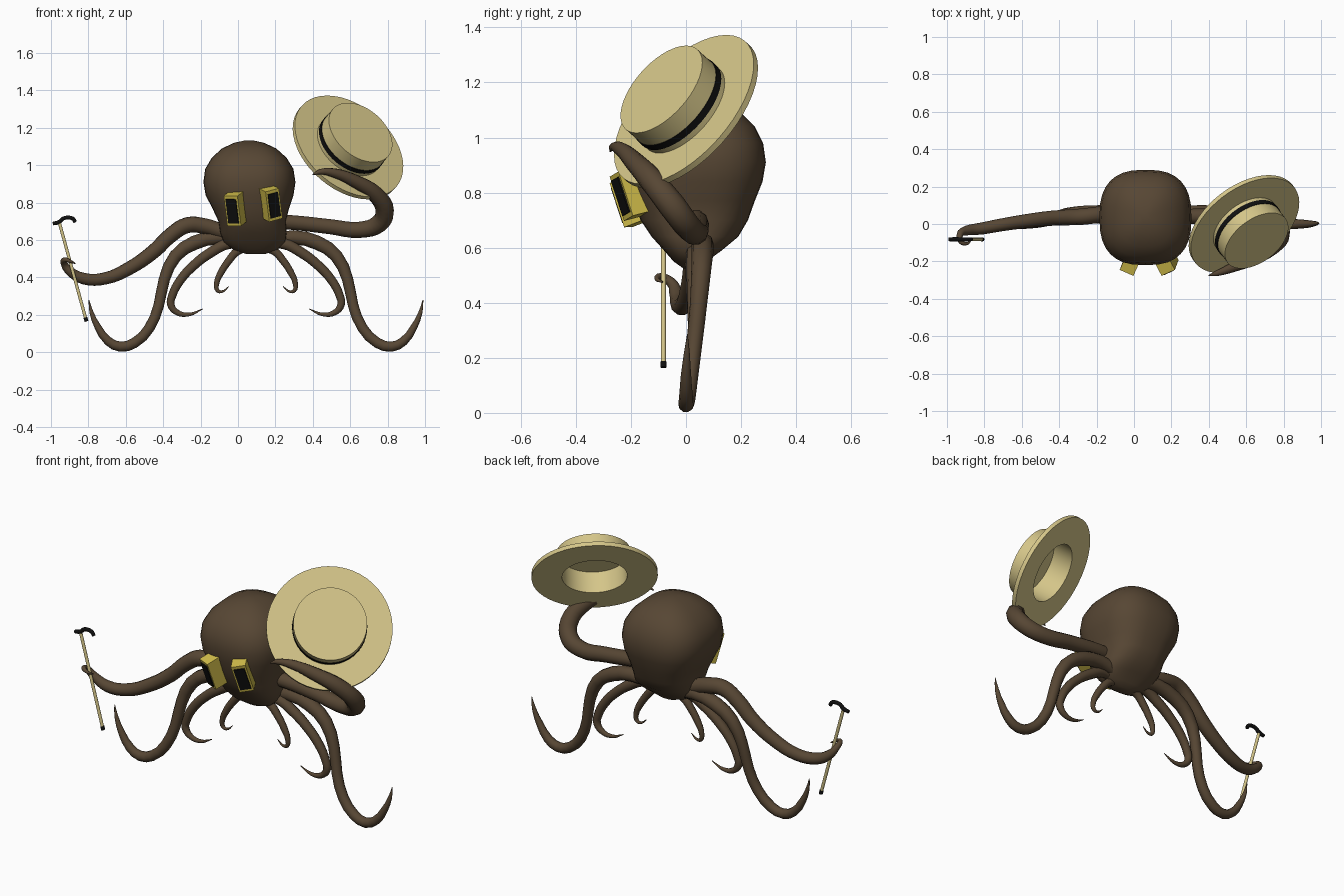
import bpy, bmesh, math
from mathutils import Matrix, Vector

if "Cube" in bpy.data.objects:
    bpy.data.objects.remove(bpy.data.objects["Cube"])


def material(name, rgb):
    m = bpy.data.materials.new(name)
    m.diffuse_color = (*rgb, 1)
    m.use_nodes = True
    m.node_tree.nodes["Principled BSDF"].inputs["Base Color"].default_value = m.diffuse_color
    return m


BROWN = material("brown skin", (0.095, 0.062, 0.034))
STRAW = material("straw", (0.66, 0.56, 0.25))
YELLOW = material("yellow frame", (0.65, 0.52, 0.07))
BLACK = material("black", (0.005, 0.005, 0.005))


def finish(name, bm, mats, angle=None):
    bmesh.ops.recalc_face_normals(bm, faces=bm.faces)
    me = bpy.data.meshes.new(name)
    bm.to_mesh(me)
    bm.free()
    ob = bpy.data.objects.new(name, me)
    bpy.context.collection.objects.link(ob)
    for m in mats:
        me.materials.append(m)
    if angle:
        bpy.ops.object.select_all(action='DESELECT')
        ob.select_set(True)
        bpy.context.view_layer.objects.active = ob
        bpy.ops.object.shade_smooth_by_angle(angle=math.radians(angle))
    return ob


def tube(name, pts, mat, res=4, sides=3):
    """Tapered tube through (x, y, z, radius) points."""
    cu = bpy.data.curves.new(name, 'CURVE')
    cu.dimensions = '3D'
    cu.bevel_depth = 1
    cu.bevel_resolution = sides
    cu.resolution_u = res
    cu.use_fill_caps = True
    sp = cu.splines.new('BEZIER')
    sp.bezier_points.add(len(pts) - 1)
    for bp, (x, y, z, r) in zip(sp.bezier_points, pts):
        bp.co = (x, y, z)
        bp.radius = r
        bp.handle_left_type = bp.handle_right_type = 'AUTO'
    ob = bpy.data.objects.new(name, cu)
    bpy.context.collection.objects.link(ob)
    cu.materials.append(mat)
    bpy.ops.object.select_all(action='DESELECT')
    ob.select_set(True)
    bpy.context.view_layer.objects.active = ob
    bpy.ops.object.convert(target='MESH')


# Head: stacked rounded-square rings (z, half width, front y, back y)
rings = [(.525, .05, -.01, .05), (.55, .12, -.045, .075), (.59, .165, -.08, .13),
         (.64, .178, -.125, .19), (.70, .18, -.165, .225), (.77, .205, -.19, .25),
         (.84, .235, -.21, .278), (.91, .246, -.22, .29), (.98, .236, -.21, .28),
         (1.04, .2, -.175, .25), (1.09, .145, -.12, .20), (1.12, .08, -.05, .13),
         (1.132, .025, .01, .065)]
bm = bmesh.new()
N = 32
loops = []
for z, rx, y0, y1 in rings:
    cx = .095 - .06 * min((z - .525) / .6, .5) - .01 * (z - .525)
    row = []
    for i in range(N):
        a = 2 * math.pi * i / N
        c, s = math.cos(a), math.sin(a)
        p = 2 / 2.6
        row.append(bm.verts.new((cx + rx * math.copysign(abs(c) ** p, c),
                                 (y0 + y1) / 2 + (y1 - y0) / 2 * math.copysign(abs(s) ** p, s), z)))
    loops.append(row)
for a, b in zip(loops, loops[1:]):
    for i in range(N):
        bm.faces.new((a[i], a[(i + 1) % N], b[(i + 1) % N], b[i]))
bm.faces.new(loops[0])
bm.faces.new(loops[-1])
finish("head", bm, [BROWN], 60)

# Mirrored legs: (offset from leg axis, y, z, radius)
AXIS = .096
legs = {
    "outer_leg": (2, [(.10, .06, .60, .035), (.20, .06, .615, .04), (.33, .06, .585, .04),
                      (.43, .055, .515, .036), (.49, .045, .39, .031), (.52, .03, .25, .029),
                      (.57, .015, .13, .029), (.65, .005, .05, .029), (.725, 0, .03, .028),
                      (.79, 0, .06, .025), (.845, 0, .135, .019), (.88, .003, .215, .011),
                      (.893, .005, .28, .002)]),
    "middle_leg": (4, [(.08, .03, .58, .03), (.15, .03, .58, .03), (.24, .03, .535, .029),
                       (.33, .03, .467, .027), (.405, .03, .385, .025), (.447, .03, .305, .023),
                       (.455, .03, .255, .021), (.42, .03, .212, .016), (.355, .03, .203, .01),
                       (.285, .03, .232, .002)]),
    "inner_leg": (4, [(.05, .02, .56, .024), (.10, .02, .54, .023), (.145, .02, .49, .021),
                      (.185, .02, .43, .019), (.21, .02, .37, .015), (.205, .02, .33, .011),
                      (.18, .02, .325, .007), (.145, .02, .352, .002)]),
}
for name, (res, pts) in legs.items():
    for side, s in (("right", 1), ("left", -1)):
        tube(f"{side}_{name}", [(AXIS + s * x, y, z, r) for x, y, z, r in pts], BROWN, res)

# Raised arm gripping the hat, and lowered arm curled round the cane
tube("hat_arm", [(.18, .03, .70, .04), (.30, .04, .693, .041), (.49, .04, .672, .042),
                 (.65, .03, .655, .045), (.75, .0, .685, .048), (.785, -.05, .752, .05),
                 (.735, -.125, .845, .045), (.625, -.19, .915, .036), (.52, -.235, .957, .026),
                 (.44, -.265, .965, .015), (.40, -.275, .95, .003)], BROWN)
tube("cane_arm", [(.02, .05, .62, .04), (-.08, .05, .645, .042), (-.18, .05, .675, .044),
                  (-.27, .04, .68, .044), (-.355, .035, .63, .042), (-.45, .03, .54, .04),
                  (-.58, .015, .45, .037), (-.71, -.005, .395, .034), (-.82, -.025, .393, .032),
                  (-.895, -.035, .43, .026), (-.93, -.055, .475, .018), (-.925, -.095, .495, .013),
                  (-.893, -.105, .485, .008), (-.87, -.085, .475, .003)], BROWN)

# Cane
foot, top = Vector((-.81, -.082, .165)), Vector((-.957, -.082, .70))
tip = foot.lerp(top, .04)
tube("cane_shaft", [(*tip, .009), (*top, .009)], STRAW, 1)
tube("cane_ferrule", [(*foot, .011), (*tip, .011)], BLACK, 1)
tube("cane_handle", [(-.99, -.082, .688, .01), (-.955, -.082, .697, .012), (-.935, -.082, .715, .011),
                     (-.90, -.082, .72, .011), (-.88, -.082, .712, .011),
                     (-.87, -.082, .695, .01)], BLACK, 3)

# Eyes: frame boxes turned outward with thin dark panels
for side, s, loc in (("left", -1, (-.03, -.235, .755)), ("right", 1, (.193, -.235, .787))):
    rot = (Matrix.Rotation(math.radians(-7), 4, 'Y') @ Matrix.Rotation(math.radians(18), 4, 'X')
           @ Matrix.Rotation(math.radians(25 * s), 4, 'Z'))
    base = Matrix.Translation(loc) @ rot
    for part, size, y, mat in (("frame", (.08, .10, .17), .05, YELLOW),
                               ("panel", (.06, .008, .135), -.002, BLACK)):
        bm = bmesh.new()
        bmesh.ops.create_cube(bm, size=1, matrix=base @ Matrix.Translation((0, y, 0))
                              @ Matrix.Diagonal((*size, 1)))
        finish(f"{side}_eye_{part}", bm, [mat])

# Hat: spun profile (radius, height), hollow below, dark band round the crown
profile = [(0, .112), (.172, .112), (.172, -.012), (.333, -.012), (.333, .012), (.195, .012),
           (.195, .035), (.198, .035), (.198, .062), (.195, .062), (.195, .138), (0, .138)]
bm = bmesh.new()
verts = [bm.verts.new((r, 0, z)) for r, z in profile]
edges = [bm.edges.new(e) for e in zip(verts, verts[1:])]
bmesh.ops.spin(bm, geom=verts + edges, cent=(0, 0, 0), axis=(0, 0, 1),
               angle=2 * math.pi, steps=48, use_duplicate=False)
bmesh.ops.remove_doubles(bm, verts=bm.verts, dist=.0005)
for f in bm.faces:
    c = f.calc_center_median()
    if .034 < c.z < .063 and math.hypot(c.x, c.y) > .19:
        f.material_index = 1
hat = finish("hat", bm, [STRAW, BLACK], 30)
n = Vector((.49, -.645, .58))
hat.matrix_world = Matrix.Translation((.588, 0, 1.095)) @ n.to_track_quat('Z', 'Y').to_matrix().to_4x4()
